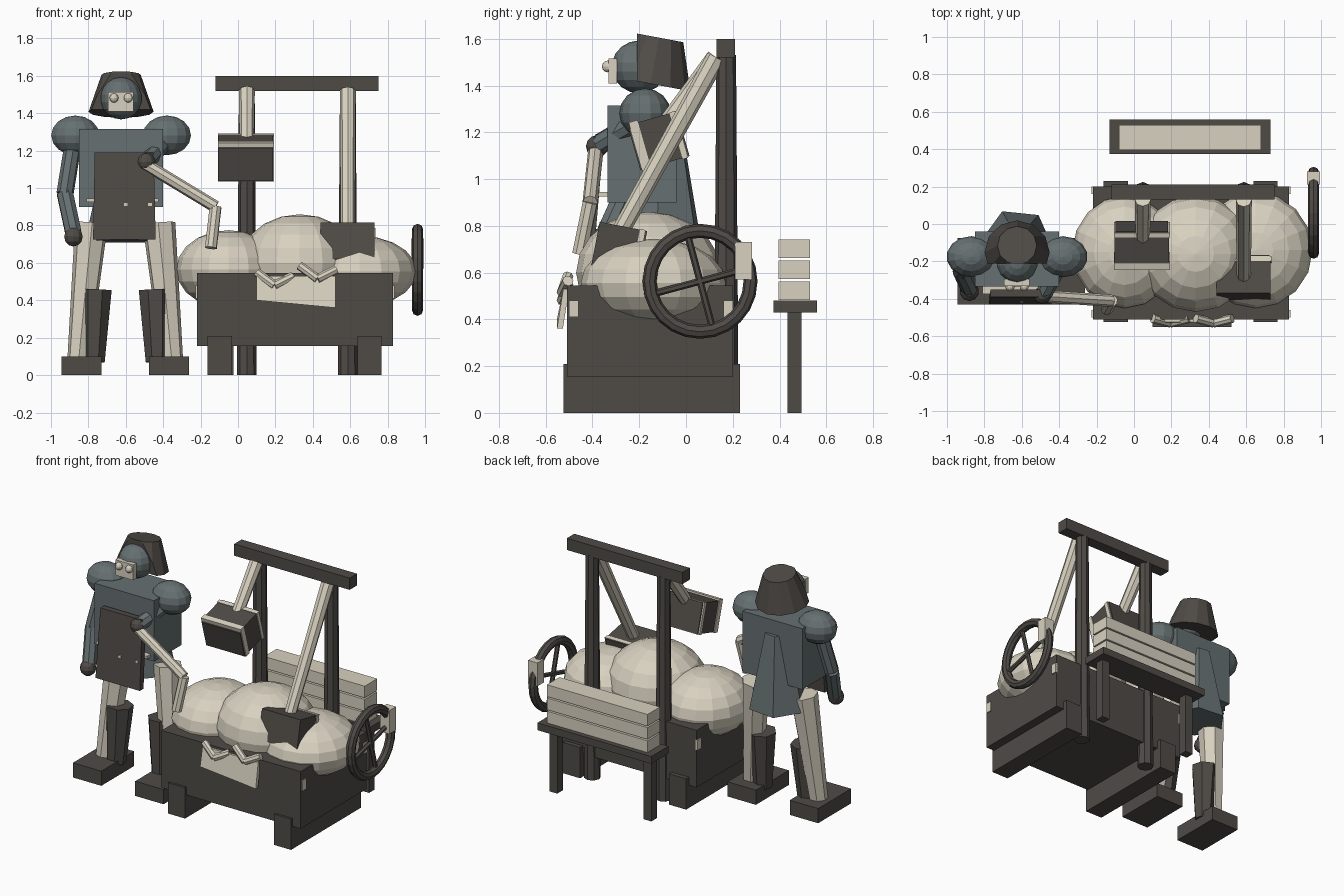
import bpy
import bmesh
from math import radians, sin, cos
from mathutils import Vector, Matrix

old = bpy.data.objects.get("Cube")
if old:
    bpy.data.objects.remove(old, do_unlink=True)


def material(name, r, g, b):
    m = bpy.data.materials.new(name)
    m.use_nodes = True
    m.diffuse_color = (r, g, b, 1)
    m.node_tree.nodes["Principled BSDF"].inputs["Base Color"].default_value = (r, g, b, 1)
    return m


CREAM = material("cream", 0.69, 0.64, 0.53)
DARK = material("dark brown", 0.078, 0.07, 0.062)
SLATE = material("slate grey", 0.133, 0.162, 0.165)


def finish(name, mat):
    ob = bpy.context.object
    ob.name = name
    ob.data.materials.append(mat)
    return ob


def box(name, mat, lo, hi):
    """Box between two opposite corners."""
    lo, hi = Vector(lo), Vector(hi)
    bpy.ops.mesh.primitive_cube_add(size=1)
    ob = finish(name, mat)
    ob.data.transform(Matrix.Translation((lo + hi) / 2) @ Matrix.Diagonal((*(hi - lo), 1)))
    return ob


def beam(name, mat, a, b, r1, r2=None, sides=8, spin=0):
    """Tapered prism from a to b, spun about its own axis."""
    a, b = Vector(a), Vector(b)
    bpy.ops.mesh.primitive_cone_add(vertices=sides, radius1=r1, radius2=r2 or r1, depth=(b - a).length)
    ob = finish(name, mat)
    turn = (b - a).to_track_quat('Z', 'Y').to_matrix().to_4x4()
    ob.data.transform(Matrix.Translation((a + b) / 2) @ turn @ Matrix.Rotation(radians(spin), 4, 'Z'))
    return ob


def ball(name, mat, centre, radii, seg=16, rings=10):
    bpy.ops.mesh.primitive_uv_sphere_add(segments=seg, ring_count=rings, radius=1, location=centre)
    ob = finish(name, mat)
    ob.scale = radii
    return ob


def chain(name, mat, points, radius):
    for i, (a, b) in enumerate(zip(points, points[1:])):
        beam(f"{name}_{i + 1}", mat, a, b, radius)


# Trough on two skids
box("trough", DARK, (-0.22, -0.51, 0.155), (0.83, 0.2, 0.545))
for side, x in (("right", -0.097), ("left", 0.703)):
    box(f"{side}_skid", DARK, (x - 0.065, -0.525, 0), (x + 0.065, 0.23, 0.21))
for side, x in (("right", -0.22), ("left", 0.83)):
    for y in (-0.48, 0.18):
        box(f"{side}_bracket", CREAM, (x - 0.008, y - 0.02, 0.41), (x + 0.008, y + 0.02, 0.48))

# Heaped sacks
ball("right_sack", CREAM, (-0.05, -0.15, 0.565), (0.28, 0.3, 0.21))
ball("middle_sack", CREAM, (0.33, -0.16, 0.6), (0.32, 0.31, 0.26))
ball("left_sack", CREAM, (0.65, -0.14, 0.555), (0.305, 0.31, 0.19))

# Cloth and folded ties on the trough front
cloth = box("cloth", CREAM, (0.1, -0.525, 0.37), (0.52, -0.5, 0.53))
for v in cloth.data.vertices:
    if v.co.z < 0.4:
        v.co.y -= 0.027
        v.co.z += 0.03 if v.co.x < 0.3 else -0.01
for x, z in ((0.195, 0.48), (0.425, 0.515)):
    chain("tie", CREAM, [(x - 0.095, -0.505, z + 0.07), (x, -0.53, z), (x + 0.1, -0.505, z + 0.05)], 0.024)

# Gantry with slanted arms
box("crossbar", DARK, (-0.12, 0.13, 1.52), (0.752, 0.21, 1.6))
for side, x in (("right", 0.047), ("left", 0.587)):
    beam(f"{side}_post", DARK, (x, 0.172, 0), (x, 0.172, 1.53), 0.053, 0.042)
    reach = (-0.11, 1.2) if side == "right" else (-0.29, 0.76)
    beam(f"{side}_arm_beam", CREAM, (x, 0.13, 1.52), (x, *reach), 0.043, 0.038)


# Press blocks hung from the arms
def press(name, centre, tilt, front_lip):
    parts = [
        box(name + "_body", DARK, (-0.145, -0.1, -0.1), (0.145, 0.075, 0.1)),
        box(name + "_back_lip", CREAM, (-0.15, 0.075, -0.105), (0.15, 0.1, 0.103)),
        box(name + "_back", DARK, (-0.14, 0.1, -0.1), (0.14, 0.107, 0.1)),
    ]
    if front_lip:
        parts.append(box(name + "_front_lip", CREAM, (-0.15, -0.104, -0.105), (0.15, -0.065, 0.11)))
        parts.append(box(name + "_front", DARK, (-0.145, -0.112, -0.1), (0.145, -0.104, 0.083)))
    for p in parts:
        p.location = centre
        p.rotation_euler.x = radians(tilt)


press("upper_press", (0.042, -0.115, 1.165), 16, True)
press("lower_press", (0.585, -0.29, 0.7), -11, False)

# Spoked wheel with a grip block
hub = Vector((0.96, 0.06, 0.563))
bpy.ops.mesh.primitive_torus_add(major_segments=24, minor_segments=8, major_radius=0.216,
                                 minor_radius=0.03, location=hub, rotation=(0, radians(90), 0))
finish("wheel_rim", DARK)
for angle in (15, 105):
    d = Vector((0, cos(radians(angle)), sin(radians(angle)))) * 0.215
    beam("wheel_spoke", DARK, hub - d, hub + d, 0.015, sides=6)
box("wheel_grip", CREAM, (0.925, 0.21, 0.57), (0.995, 0.282, 0.73))

# Bench with stacked boards
box("bench_top", DARK, (-0.13, 0.375, 0.43), (0.73, 0.56, 0.48))
for x in (-0.055, 0.655):
    box("bench_leg", DARK, (x - 0.03, 0.435, 0), (x + 0.03, 0.495, 0.43))
for i in range(3):
    z = 0.482 + 0.09 * i
    box(f"board_{i + 1}", CREAM, (-0.08, 0.395, z), (0.68, 0.53, z + 0.08))

# Worker: legs, shin guards and feet
MID = -0.603
for side, s in (("right", -1), ("left", 1)):
    box(f"{side}_foot", DARK, (MID + s * 0.235 - 0.107, -0.43, 0), (MID + s * 0.235 + 0.107, -0.075, 0.1))
    beam(f"{side}_leg", CREAM, (MID + s * 0.18, -0.15, 0.81), (MID + s * 0.25, -0.21, 0.09), 0.09, 0.06, 7)
    beam(f"{side}_shin_guard", DARK, (MID + s * 0.16, -0.19, 0.455), (MID + s * 0.17, -0.21, 0.07), 0.09, 0.062, 7)

# Torso, tail, belt and apron
MID = -0.625
box("torso", SLATE, (MID - 0.225, -0.335, 0.9), (MID + 0.225, -0.04, 1.315))
beam("coat_tail", SLATE, (MID, -0.11, 0.715), (MID, -0.09, 1.22), 0.195, 0.08, 6, 24)
box("belt", CREAM, (MID - 0.185, -0.375, 0.925), (MID + 0.2, -0.335, 0.945))
apron = box("apron", DARK, (MID - 0.15, -0.39, 0.725), (MID + 0.185, -0.35, 1.19))
for v in apron.data.vertices:
    if v.co.z < 1:
        v.co.y -= 0.04
    else:
        v.co.x = MID + (v.co.x - MID) * 0.94
for x in (-0.6, -0.47):
    box("apron_button", CREAM, (x - 0.01, -0.421, 0.905), (x + 0.01, -0.405, 0.92))

# Shoulders and arms
for side, s in (("right", -1), ("left", 1)):
    ball(f"{side}_shoulder", SLATE, (MID + s * 0.245, -0.175, 1.282), (0.132, 0.11, 0.106), 14, 8)
chain("right_arm", SLATE, [(-0.88, -0.19, 1.25), (-0.925, -0.25, 0.97), (-0.88, -0.345, 0.76)], 0.046)
ball("right_hand", DARK, (-0.88, -0.36, 0.74), (0.052,) * 3, 10, 6)
beam("left_arm", SLATE, (-0.39, -0.2, 1.25), (-0.48, -0.37, 1.15), 0.045)
ball("left_hand", DARK, (-0.49, -0.38, 1.14), (0.048,) * 3, 10, 6)
chain("stick", CREAM, [(-0.5, -0.385, 1.13), (-0.12, -0.41, 0.9), (-0.145, -0.455, 0.68)], 0.033)

# Head, face plate and eyes
ball("head", SLATE, (MID, -0.2, 1.48), (0.113, 0.118, 0.113), 14, 9)
box("face_plate", CREAM, (MID - 0.07, -0.331, 1.41), (MID + 0.065, -0.295, 1.515))
for x in (-0.038, 0.038):
    ball("eye", CREAM, (MID + x, -0.335, 1.482), (0.025,) * 3, 10, 6)

# Tilted hat, cut away in front of the face
hat = beam("hat", DARK, (MID, -0.152, 1.408), (MID, -0.115, 1.605), 0.174, 0.105, 12)
bm = bmesh.new()
bm.from_mesh(hat.data)
cut = bmesh.ops.bisect_plane(bm, geom=bm.verts[:] + bm.edges[:] + bm.faces[:], plane_co=(MID, -0.21, 1.5),
                             plane_no=(0, -1, 0), clear_outer=True)["geom_cut"]
bmesh.ops.edgeloop_fill(bm, edges=[e for e in cut if isinstance(e, bmesh.types.BMEdge)])
bm.to_mesh(hat.data)
bm.free()
